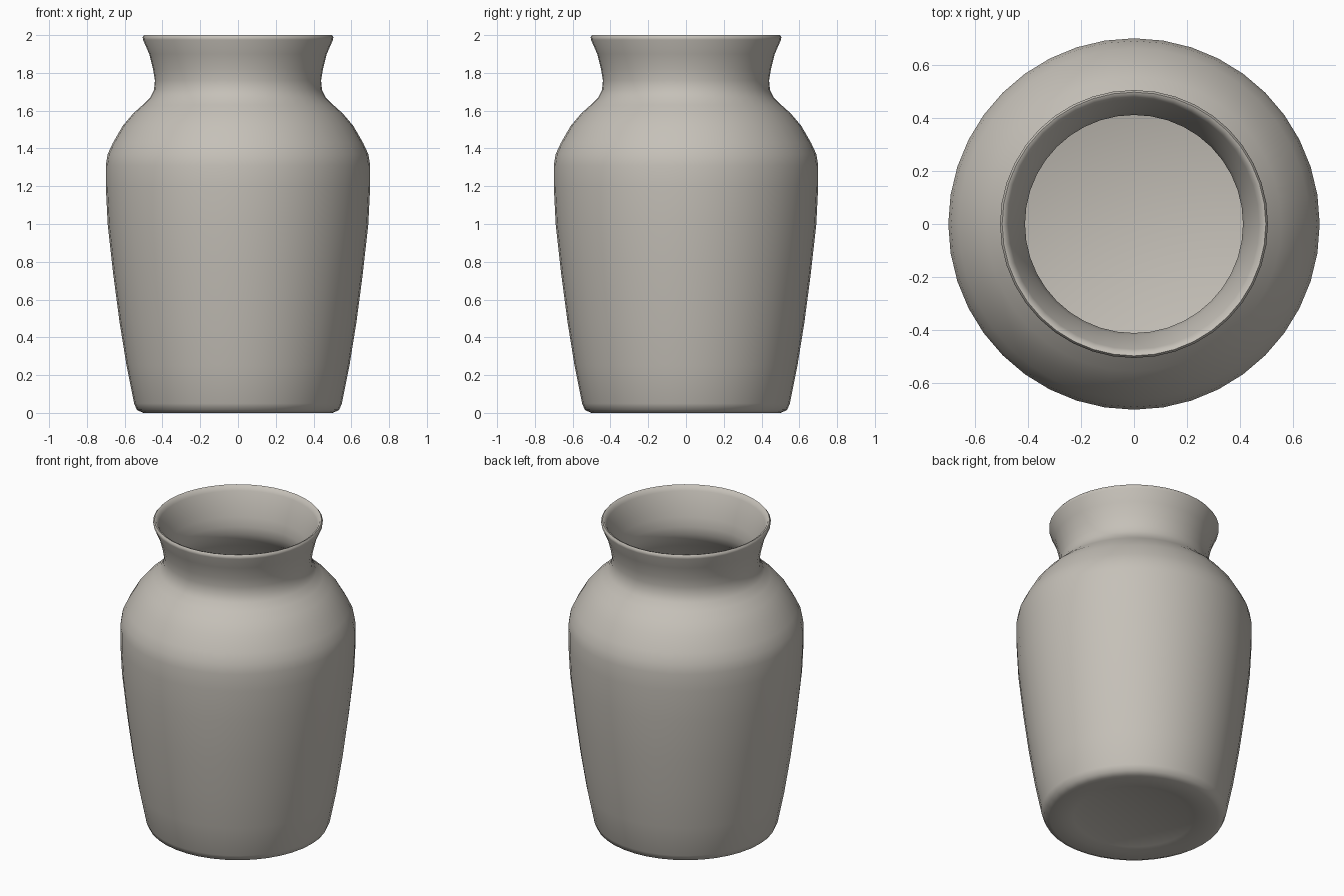
import bpy, bmesh, math

if "Cube" in bpy.data.objects:
    bpy.data.objects.remove(bpy.data.objects["Cube"])

SIDES = 40

# Clay colour
clay = bpy.data.materials.new("warm grey clay")
clay.diffuse_color = (0.56, 0.53, 0.48, 1)
clay.use_nodes = True
clay.node_tree.nodes["Principled BSDF"].inputs["Base Color"].default_value = clay.diffuse_color

# Closed half profile (radius, height): underside, outer wall, lip, inner wall, floor
profile = [
    (0.0, 0.025), (0.31, 0.025), (0.36, 0.008), (0.42, 0.0), (0.50, 0.0),
    (0.535, 0.015), (0.55, 0.05), (0.59, 0.25), (0.627, 0.48), (0.66, 0.73),
    (0.69, 1.0), (0.70, 1.2), (0.70, 1.31), (0.69, 1.37), (0.662, 1.43),
    (0.61, 1.52), (0.555, 1.585), (0.505, 1.63), (0.465, 1.67), (0.445, 1.71),
    (0.44, 1.76), (0.45, 1.82), (0.47, 1.90), (0.503, 1.975), (0.505, 1.99),
    (0.497, 2.0), (0.485, 1.996), (0.472, 1.97), (0.445, 1.90), (0.422, 1.82),
    (0.411, 1.76), (0.415, 1.71), (0.437, 1.655), (0.49, 1.603), (0.59, 1.50),
    (0.638, 1.41), (0.668, 1.31), (0.668, 1.2), (0.658, 1.0), (0.628, 0.73),
    (0.56, 0.25), (0.525, 0.08), (0.48, 0.055), (0.0, 0.055),
]

# Vase: profile spun around the vertical axis
bm = bmesh.new()
rings = []
for r, z in profile:
    if r == 0:
        rings.append([bm.verts.new((0, 0, z))] * SIDES)
    else:
        rings.append([bm.verts.new((r * math.cos(2 * math.pi * i / SIDES),
                                    r * math.sin(2 * math.pi * i / SIDES), z))
                      for i in range(SIDES)])
for a, b in zip(rings, rings[1:]):
    for i in range(SIDES):
        j = (i + 1) % SIDES
        corners = list(dict.fromkeys((a[i], a[j], b[j], b[i])))
        bm.faces.new(corners)
bmesh.ops.recalc_face_normals(bm, faces=bm.faces)

mesh = bpy.data.meshes.new("vase")
bm.to_mesh(mesh)
bm.free()
mesh.materials.append(clay)
vase = bpy.data.objects.new("vase", mesh)
bpy.context.collection.objects.link(vase)

# Smooth shading
bpy.context.view_layer.objects.active = vase
vase.select_set(True)
bpy.ops.object.shade_smooth_by_angle(angle=math.radians(60))
